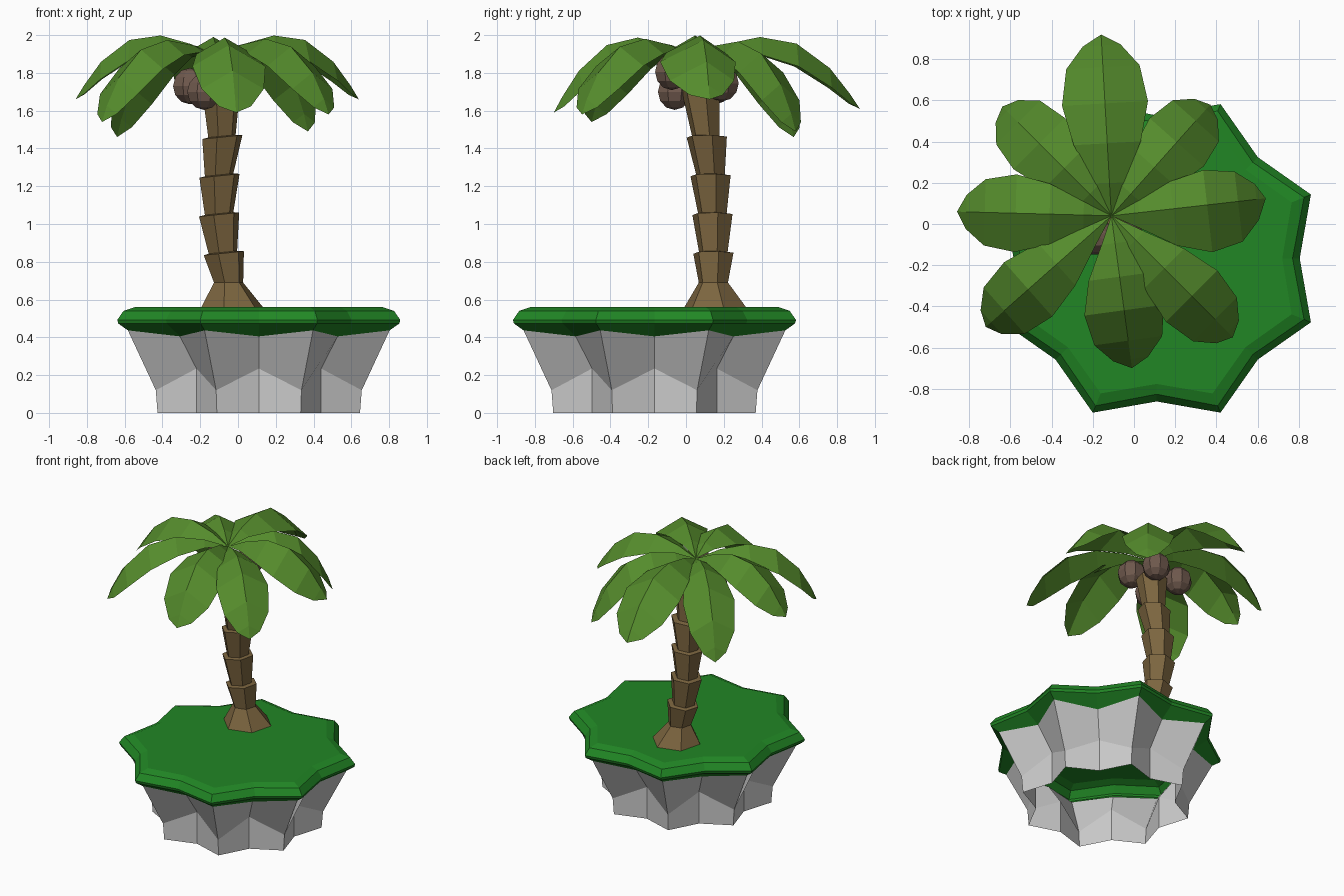
import bpy, bmesh
from math import sin, cos, pi, radians
from mathutils import Vector, Matrix

if "Cube" in bpy.data.objects:
    bpy.data.objects.remove(bpy.data.objects["Cube"])


def material(name, rgb):
    m = bpy.data.materials.new(name)
    m.diffuse_color = (*rgb, 1)
    m.use_nodes = True
    m.node_tree.nodes["Principled BSDF"].inputs["Base Color"].default_value = m.diffuse_color
    return m


def finish(bm, name, mat=None):
    bmesh.ops.recalc_face_normals(bm, faces=bm.faces)
    mesh = bpy.data.meshes.new(name)
    bm.to_mesh(mesh)
    bm.free()
    ob = bpy.data.objects.new(name, mesh)
    bpy.context.collection.objects.link(ob)
    if mat:
        mesh.materials.append(mat)
    return ob


def loft(name, rings, mat=None, cap_top=False):
    bm = bmesh.new()
    loops = [[bm.verts.new(p) for p in ring] for ring in rings]
    for a, b in zip(loops, loops[1:]):
        n = len(a)
        for i in range(n):
            j = (i + 1) % n
            bm.faces.new((a[i], a[j], b[j], b[i]))
    if cap_top:
        bm.faces.new(loops[-1])
    return finish(bm, name, mat)


CX, CY = 0.11, -0.167


def star(r_out, z_out, r_in, z_in):
    # sixteen points alternating between valley and tip
    ring = []
    for i in range(16):
        a = i * pi / 8
        r, z = (r_out, z_out) if i % 2 else (r_in, z_in)
        ring.append((CX + r * cos(a), CY + r * sin(a), z))
    return ring


grass = material("grass_green", (0.015, 0.24, 0.018))
leaf = material("leaf_green", (0.09, 0.26, 0.025))
bark = material("bark_brown", (0.2, 0.13, 0.05))
nut = material("coconut_brown", (0.16, 0.1, 0.075))

# hollow rock, open below
loft("rock", [star(0.58, 0, 0.467, 0),
              star(0.59, 0.12, 0.467, 0.235),
              star(0.75, 0.437, 0.59, 0.405)])

# grass cap overhanging the rock
loft("grass_cap", [star(0.75, 0.437, 0.59, 0.405),
                   star(0.805, 0.473, 0.688, 0.473),
                   star(0.811, 0.492, 0.695, 0.492),
                   star(0.775, 0.54, 0.66, 0.54),
                   star(0.71, 0.56, 0.61, 0.56)], grass, True)

# trunk: flared root, then stacked flaring segments
trunk = [(0.555, -0.03, 0.155, 0.172), (0.69, -0.05, 0.145, 0.08),
         (0.845, -0.075, 0.145, 0.11), (0.85, -0.08, 0.145, 0.078),
         (1.05, -0.10, 0.14, 0.11), (1.055, -0.10, 0.14, 0.078),
         (1.255, -0.098, 0.13, 0.11), (1.26, -0.10, 0.13, 0.078),
         (1.46, -0.083, 0.11, 0.11), (1.465, -0.085, 0.105, 0.075),
         (1.72, -0.09, 0.075, 0.105)]
rings = []
for i, (z, x, y, r) in enumerate(trunk):
    tilt = 0.1 if 1 < i < 10 else 0
    ring = []
    for k in range(6):
        a = k * pi / 3 + radians(15)
        ring.append((x + r * cos(a), y + r * sin(a), z + tilt * r * cos(a)))
    rings.append(ring)
loft("trunk", rings, bark, True)

# coconuts under the crown
for i, p in enumerate([(-0.255, 0.155, 1.73), (-0.04, -0.075, 1.805),
                       (-0.035, 0.19, 1.745), (-0.18, -0.06, 1.70)]):
    bm = bmesh.new()
    bmesh.ops.create_uvsphere(bm, u_segments=8, v_segments=6, radius=0.096,
                              matrix=Matrix.Rotation(pi / 8, 4, 'Z'))
    bmesh.ops.translate(bm, verts=bm.verts, vec=p)
    finish(bm, f"coconut_{i + 1}", nut)

# leaf sections: fraction along, ridge height, half width
SECTIONS = [(0, 1.885, 0), (0.18, 1.95, 0.07), (0.4, 1.99, 0.16),
            (0.62, 1.955, 0.205), (0.82, 1.825, 0.175), (0.94, 1.69, 0.09),
            (1, 1.61, 0)]


def palm_leaf(name, tip, power, width, shift):
    bm = bmesh.new()
    hub = Vector((-0.11, 0.04, 0))
    span = Vector((tip[0], tip[1], 0)) - hub
    side = Vector((-span.y, span.x, 0)).normalized()
    rows = []
    for t, z, w in SECTIONS:
        w *= width
        p = hub + span * (1 - (1 - t) ** power)
        p.z = z + (tip[2] - 1.61) * t * t - (0.02 if power > 1 else 0) * t
        mid = bm.verts.new(p)
        if w == 0:
            rows.append((mid, mid, mid))
            continue
        drop = Vector((0, 0, 0.58 * w))
        rows.append((bm.verts.new(p + side * w * (1 + shift) - drop), mid,
                     bm.verts.new(p - side * w * (1 - shift) - drop)))
    for a, b in zip(rows, rows[1:]):
        for k in (0, 1):
            corners = list(dict.fromkeys((a[k], b[k], b[k + 1], a[k + 1])))
            bm.faces.new(corners)
    finish(bm, name, leaf)


# crown: four long leaves and four drooping diagonal leaves
for i, args in enumerate([
        ((0.64, 0.125, 1.66), 1, 0.98, -0.15), ((0.37, 0.58, 1.51), 1.12, 0.86, 0),
        ((-0.16, 0.92, 1.61), 1, 1.02, 0), ((-0.64, 0.57, 1.48), 1.12, 0.86, 0),
        ((-0.86, 0.06, 1.66), 1, 0.92, 0), ((-0.72, -0.50, 1.56), 1.12, 0.86, 0),
        ((-0.01, -0.70, 1.59), 1, 0.95, 0), ((0.48, -0.55, 1.60), 1.12, 0.86, 0)]):
    palm_leaf(f"palm_leaf_{i + 1}", *args)
